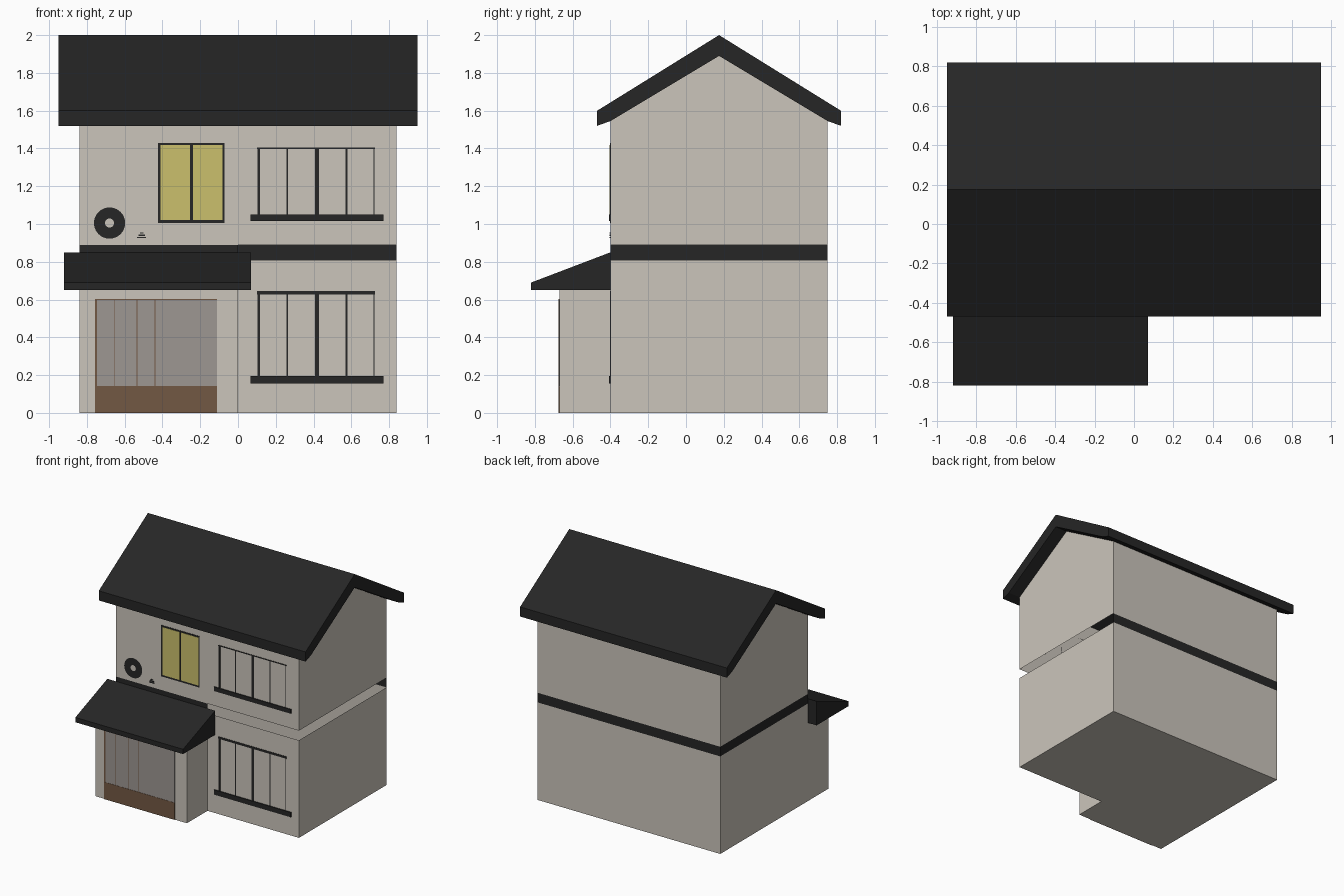
import bpy, math

if "Cube" in bpy.data.objects:
    bpy.data.objects.remove(bpy.data.objects["Cube"])


def material(name, r, g, b):
    m = bpy.data.materials.new(name)
    m.diffuse_color = (r, g, b, 1)
    m.use_nodes = True
    m.node_tree.nodes["Principled BSDF"].inputs["Base Color"].default_value = m.diffuse_color
    return m


WALL = material("beige wall", 0.60, 0.56, 0.50)
DARK = material("charcoal", 0.019, 0.019, 0.019)
LIT = material("yellow pane", 0.60, 0.53, 0.15)
GLASS = material("grey glass", 0.34, 0.31, 0.29)
WOOD = material("brown wood", 0.17, 0.098, 0.056)


def mesh(name, verts, faces, mat):
    me = bpy.data.meshes.new(name)
    me.from_pydata(verts, [], faces)
    me.materials.append(mat)
    ob = bpy.data.objects.new(name, me)
    bpy.context.collection.objects.link(ob)
    return ob


def wall_strip(name, path, z0, z1, mat):
    """Vertical single-sided wall following a counter-clockwise plan path."""
    n = len(path)
    verts = [(x, y, z) for z in (z0, z1) for x, y in path]
    return mesh(name, verts, [(i, i + 1, n + i + 1, n + i) for i in range(n - 1)], mat)


def prism(name, profile, x0, x1, mat):
    """Extrude a (y, z) profile, counter-clockwise seen from +x, along x."""
    n = len(profile)
    verts = [(x, y, z) for x in (x0, x1) for y, z in profile]
    faces = [tuple(range(n))[::-1], tuple(range(n, 2 * n))]
    faces += [(i, (i + 1) % n, n + (i + 1) % n, n + i) for i in range(n)]
    return mesh(name, verts, faces, mat)


def plate(name, x0, x1, z0, z1, y, mat, t=0.004):
    """Thin plate lying on a front wall at depth y."""
    return prism(name, [(y - t, z0), (y, z0), (y, z1), (y - t, z1)], x0, x1, mat)


X, YF, YB, YP = 0.84, -0.40, 0.75, -0.67
MID = (YF + YB) / 2

# Ground floor: L-shaped base, porch walls and main walls
plan = [(-X, YP), (0, YP), (0, YF), (X, YF), (X, YB), (-X, YB)]
mesh("base", [(x, y, 0) for x, y in plan], [(5, 4, 3, 2, 1, 0)], WALL)
wall_strip("porch_walls", [(-X, YF), (-X, YP), (0, YP), (0, YF)], 0, 0.66, WALL)
wall_strip("lower_walls", [(0, YF), (X, YF), (X, YB), (-X, YB), (-X, YF)], 0, 0.81, WALL)

# Dark band: back, left and front-left; the rest is an open slit
wall_strip("floor_band", [(X, YB), (-X, YB), (-X, YF), (0, YF)], 0.81, 0.89, DARK)

# Upper floor with gable ends
wall_strip("upper_front_wall", [(-X, YF), (X, YF)], 0.89, 1.55, WALL)
wall_strip("upper_back_wall", [(X, YB), (-X, YB)], 0.89, 1.55, WALL)
gable = [(YF, 0.89), (YB, 0.89), (YB, 1.55), (MID, 1.895), (YF, 1.55)]
mesh("right_gable", [(X, y, z) for y, z in gable], [(0, 1, 2, 3, 4)], WALL)
mesh("left_gable", [(-X, y, z) for y, z in gable], [(4, 3, 2, 1, 0)], WALL)

# Roofs
prism("main_roof", [(-0.47, 1.52), (YF, 1.545), (MID, 1.89), (YB, 1.545), (0.82, 1.52),
                    (0.82, 1.60), (MID, 2.0), (-0.47, 1.60)], -0.95, 0.95, DARK)
prism("porch_roof", [(-0.82, 0.65), (YF, 0.65), (YF, 0.85), (-0.82, 0.69)], -0.92, 0.07, DARK)

# Right-hand windows: bars, top rail and sill
for tag, z0, z1, sill, rail in (("upper", 1.05, 1.405, 0.035, 0.008),
                                ("lower", 0.195, 0.645, 0.04, 0.018)):
    for i, (x, w) in enumerate(((0.11, 0.014), (0.26, 0.008), (0.418, 0.022),
                                (0.575, 0.010), (0.72, 0.004))):
        plate(f"{tag}_window_bar_{i}", x - w / 2, x + w / 2, z0, z1 - rail, YF, DARK, 0.003)
    plate(f"{tag}_window_rail", 0.10, 0.725, z1 - rail, z1, YF, DARK, 0.003)
    plate(f"{tag}_window_sill", 0.065, 0.77, z0 - sill, z0, YF, DARK, 0.008)

# Yellow lit window with dark frame
plate("lit_window_frame", -0.424, -0.072, 1.005, 1.43, YF, DARK, 0.003)
for i, x0 in enumerate((-0.41, -0.238)):
    plate(f"lit_window_pane_{i}", x0, x0 + 0.157, 1.02, 1.418, YF, LIT, 0.005)

# Porch door: grey glass, wooden base and slim bars
plate("door_glass", -0.755, -0.112, 0.14, 0.60, YP, GLASS, 0.003)
plate("door_base", -0.757, -0.112, 0, 0.142, YP, WOOD, 0.005)
plate("door_top", -0.757, -0.112, 0.597, 0.603, YP, WOOD)
for i, (x, w) in enumerate(((-0.752, 0.010), (-0.655, 0.004), (-0.535, 0.004), (-0.44, 0.004))):
    plate(f"door_bar_{i}", x - w / 2, x + w / 2, 0.14, 0.60, YP, WOOD)

# Round wall vent and small slats
N = 24
ring = [(-0.68 + r * math.cos(2 * math.pi * i / N), YF - 0.004,
         1.005 + r * math.sin(2 * math.pi * i / N)) for r in (0.083, 0.024) for i in range(N)]
mesh("round_vent", ring, [(i, (i + 1) % N, N + (i + 1) % N, N + i) for i in range(N)], DARK)
for i, w in enumerate((0.024, 0.018, 0.010)):
    z = 0.925 + i * 0.012
    plate(f"small_vent_slat_{i}", -0.51 - w, -0.51 + w, z, z + 0.007, YF, DARK)
